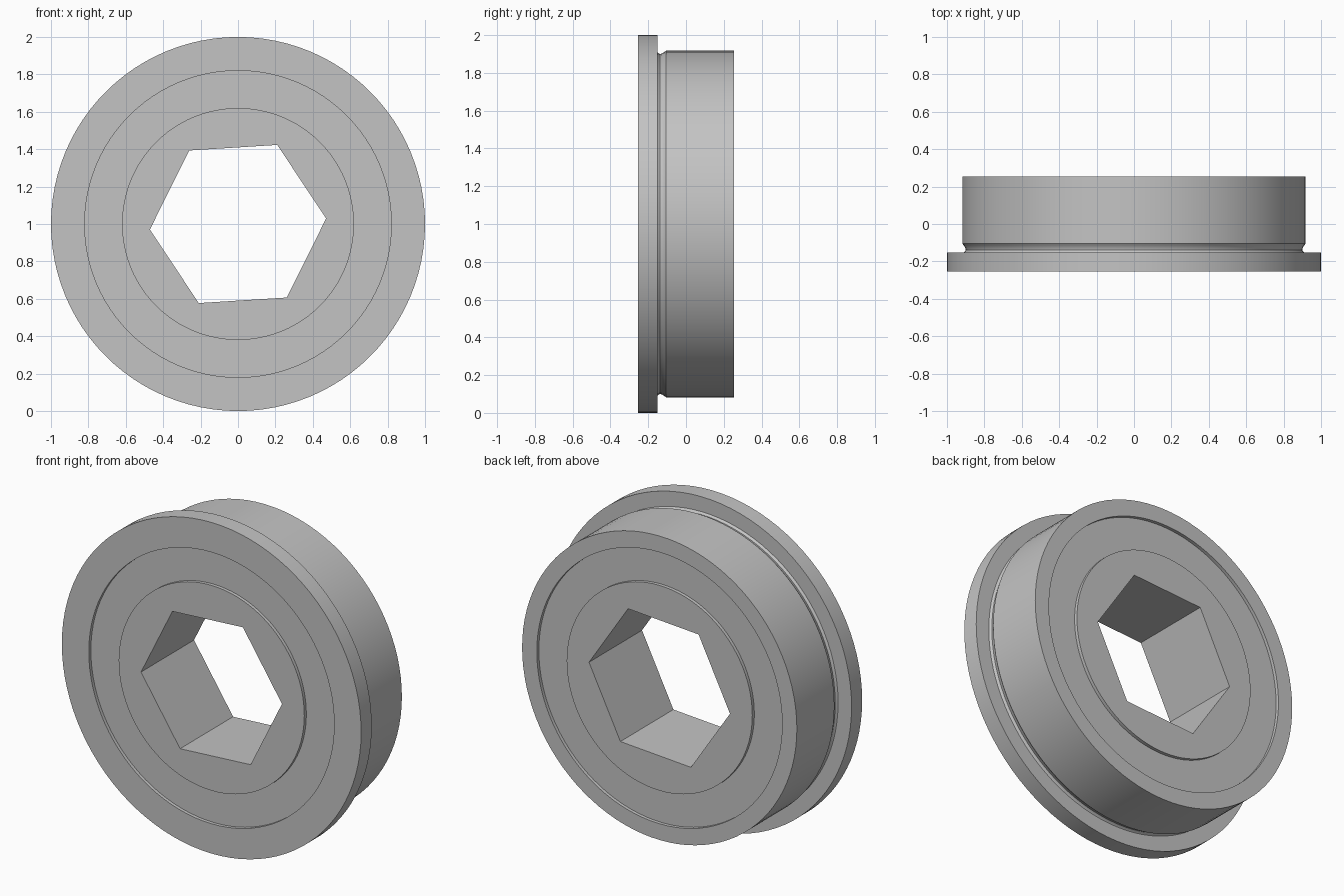
import bpy, bmesh, math

if "Cube" in bpy.data.objects:
    bpy.data.objects.remove(bpy.data.objects["Cube"])

SEGMENTS = 96
HEX_TURN = math.radians(3.6)   # slight twist of the bore
HEX_RADIUS = 0.472             # centre to corner
HALF = 0.253                   # half the bearing depth
RECESS = 0.02                  # shields sit below the ring faces

steel = bpy.data.materials.new("steel_grey")
steel.diffuse_color = (0.55, 0.55, 0.55, 1)
steel.use_nodes = True
steel.node_tree.nodes["Principled BSDF"].inputs["Base Color"].default_value = steel.diffuse_color


def hex_radius(angle):
    """Distance from centre to a hexagon side along a direction."""
    local = angle % (math.pi / 3) - math.pi / 6
    return HEX_RADIUS * math.cos(math.pi / 6) / math.cos(local)


def revolve(name, profile):
    """Sweep a closed (radius, y) profile round the y axis; radius None follows the hexagon."""
    bm = bmesh.new()
    rings = []
    for i in range(SEGMENTS):
        a = 2 * math.pi * i / SEGMENTS
        ring = []
        for r, y in profile:
            d = hex_radius(a) if r is None else r
            ring.append(bm.verts.new((d * math.cos(a + HEX_TURN), y,
                                      1 + d * math.sin(a + HEX_TURN))))
        rings.append(ring)
    n = len(profile)
    for i in range(SEGMENTS):
        p, q = rings[i], rings[(i + 1) % SEGMENTS]
        for j in range(n):
            k = (j + 1) % n
            bm.faces.new((p[j], p[k], q[k], q[j]))
    bmesh.ops.recalc_face_normals(bm, faces=bm.faces)
    mesh = bpy.data.meshes.new(name)
    bm.to_mesh(mesh)
    bm.free()
    mesh.materials.append(steel)
    obj = bpy.data.objects.new(name, mesh)
    bpy.context.collection.objects.link(obj)
    bpy.ops.object.select_all(action='DESELECT')
    obj.select_set(True)
    bpy.context.view_layer.objects.active = obj
    bpy.ops.object.shade_smooth_by_angle(angle=math.radians(30))
    return obj


# Outer ring with front flange and relief groove behind it
revolve("outer_ring", [
    (0.82, -HALF), (1.0, -HALF), (1.0, -0.152), (0.91, -0.152),
    (0.903, -0.146), (0.9, -0.138), (0.902, -0.128), (0.91, -0.115),
    (0.918, -0.105), (0.918, HALF), (0.82, HALF)])

# Recessed shield between the rings
revolve("shield", [
    (0.62, -HALF + RECESS), (0.82, -HALF + RECESS),
    (0.82, HALF - RECESS), (0.62, HALF - RECESS)])

# Inner ring with hexagonal bore
revolve("inner_ring", [
    (None, -HALF), (0.62, -HALF), (0.62, HALF), (None, HALF)])
